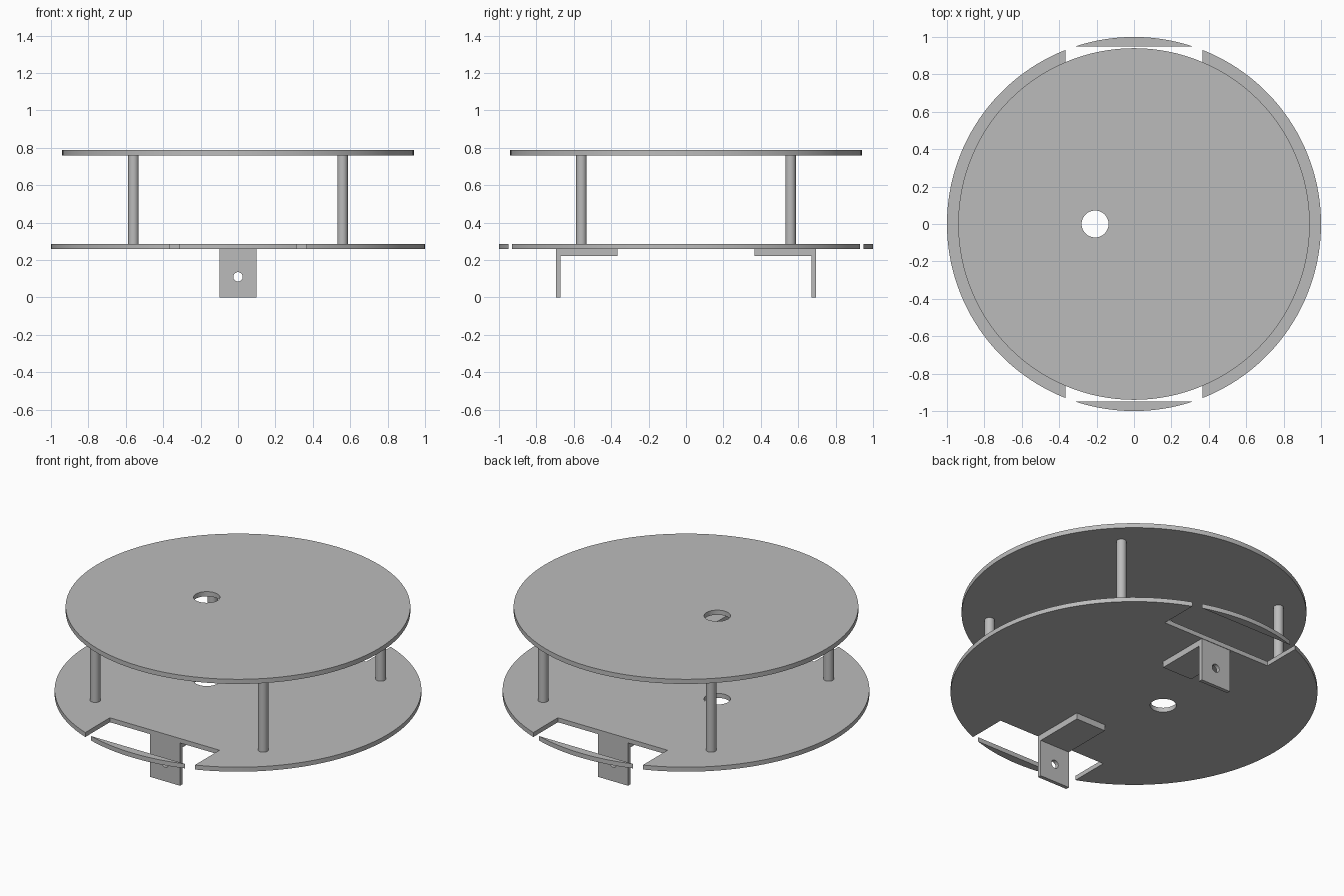
import bpy, bmesh, math
from mathutils import Vector

cube = bpy.data.objects.get("Cube")
if cube:
    bpy.data.objects.remove(cube, do_unlink=True)

grey = bpy.data.materials.new("plain grey")
grey.use_nodes = True
colour = (0.5, 0.5, 0.5, 1)
grey.diffuse_color = colour
grey.node_tree.nodes["Principled BSDF"].inputs["Base Color"].default_value = colour


def extrude(name, outline, offset):
    """Extrude a closed 3D outline into a solid part."""
    bm = bmesh.new()
    face = bm.faces.new([bm.verts.new(p) for p in outline])
    grown = bmesh.ops.extrude_face_region(bm, geom=[face], use_keep_orig=True)
    moved = [v for v in grown["geom"] if isinstance(v, bmesh.types.BMVert)]
    bmesh.ops.translate(bm, verts=moved, vec=Vector(offset))
    bmesh.ops.recalc_face_normals(bm, faces=bm.faces)
    mesh = bpy.data.meshes.new(name)
    bm.to_mesh(mesh)
    bm.free()
    mesh.materials.append(grey)
    obj = bpy.data.objects.new(name, mesh)
    bpy.context.collection.objects.link(obj)
    return obj


def select(obj):
    bpy.ops.object.select_all(action="DESELECT")
    obj.select_set(True)
    bpy.context.view_layer.objects.active = obj


def smooth(obj):
    select(obj)
    bpy.ops.object.shade_smooth_by_angle(angle=math.radians(30))


def arc(radius, start, end, steps, z, centre=(0, 0)):
    """Points along a horizontal arc, both ends included."""
    angles = [start + (end - start) * i / steps for i in range(steps + 1)]
    return [(centre[0] + radius * math.cos(a), centre[1] + radius * math.sin(a), z)
            for a in angles]


def cylinder(name, radius, x, y, z, height, steps=32):
    return extrude(name, arc(radius, 0, math.tau, steps, z, (x, y))[:-1], (0, 0, height))


def cut(obj, cutter):
    """Subtract the cutter, then discard it."""
    cutter.hide_render = True
    mod = obj.modifiers.new("hole", "BOOLEAN")
    mod.operation, mod.solver, mod.object = "DIFFERENCE", "EXACT", cutter
    select(obj)
    bpy.ops.object.modifier_apply(modifier=mod.name)
    bpy.data.objects.remove(cutter, do_unlink=True)


LOW, LOW_TOP = 0.259, 0.286
HIGH, HIGH_TOP = 0.759, 0.787
NOTCH_X, NOTCH_Y, RIM_Y = 0.365, 0.697, 0.95
HOLE_X, HOLE_R = -0.208, 0.072

# Upper round deck
upper_deck = cylinder("upper_deck", 0.94, 0, 0, HIGH, HIGH_TOP - HIGH, 128)

# Lower round deck with a wheel notch at the front and back
side = math.acos(NOTCH_X)
right_arc = arc(1, -side, side, 56, LOW)
left_arc = arc(1, math.pi - side, math.pi + side, 56, LOW)
outline = (right_arc + [(NOTCH_X, NOTCH_Y, LOW), (-NOTCH_X, NOTCH_Y, LOW)]
           + left_arc + [(-NOTCH_X, -NOTCH_Y, LOW), (NOTCH_X, -NOTCH_Y, LOW)])
lower_deck = extrude("lower_deck", outline, (0, 0, LOW_TOP - LOW))

# Cable hole through both decks
for deck in (upper_deck, lower_deck):
    cut(deck, cylinder("hole_cutter", HOLE_R, HOLE_X, 0, 0, 1, 48))
    smooth(deck)

# Four posts between the decks
for x in (-0.559, 0.559):
    for y in (-0.559, 0.559):
        name = ("back" if y > 0 else "front") + ("_left" if x > 0 else "_right") + "_post"
        smooth(cylinder(name, 0.028, x, y, LOW_TOP, HIGH - LOW_TOP))

for end, s in (("front", -1), ("back", 1)):
    # Loose rim sliver outside the notch
    a = math.asin(RIM_Y)
    rim = [(x, s * y, z) for x, y, z in arc(1, a, math.pi - a, 20, LOW)]
    smooth(extrude(end + "_rim_sliver", rim, (0, 0, LOW_TOP - LOW)))

    # L-shaped motor bracket with a shaft hole
    profile = [(0.694, 0), (0.694, LOW), (0.366, LOW),
               (0.366, 0.222), (0.672, 0.222), (0.672, 0)]
    bracket = extrude(end + "_bracket", [(-0.1, s * y, z) for y, z in profile], (0.2, 0, 0))
    ring = [(0.025 * math.cos(math.tau * i / 32), s * 0.6,
             0.11 + 0.025 * math.sin(math.tau * i / 32)) for i in range(32)]
    cut(bracket, extrude("shaft_cutter", ring, (0, s * 0.2, 0)))
    smooth(bracket)
